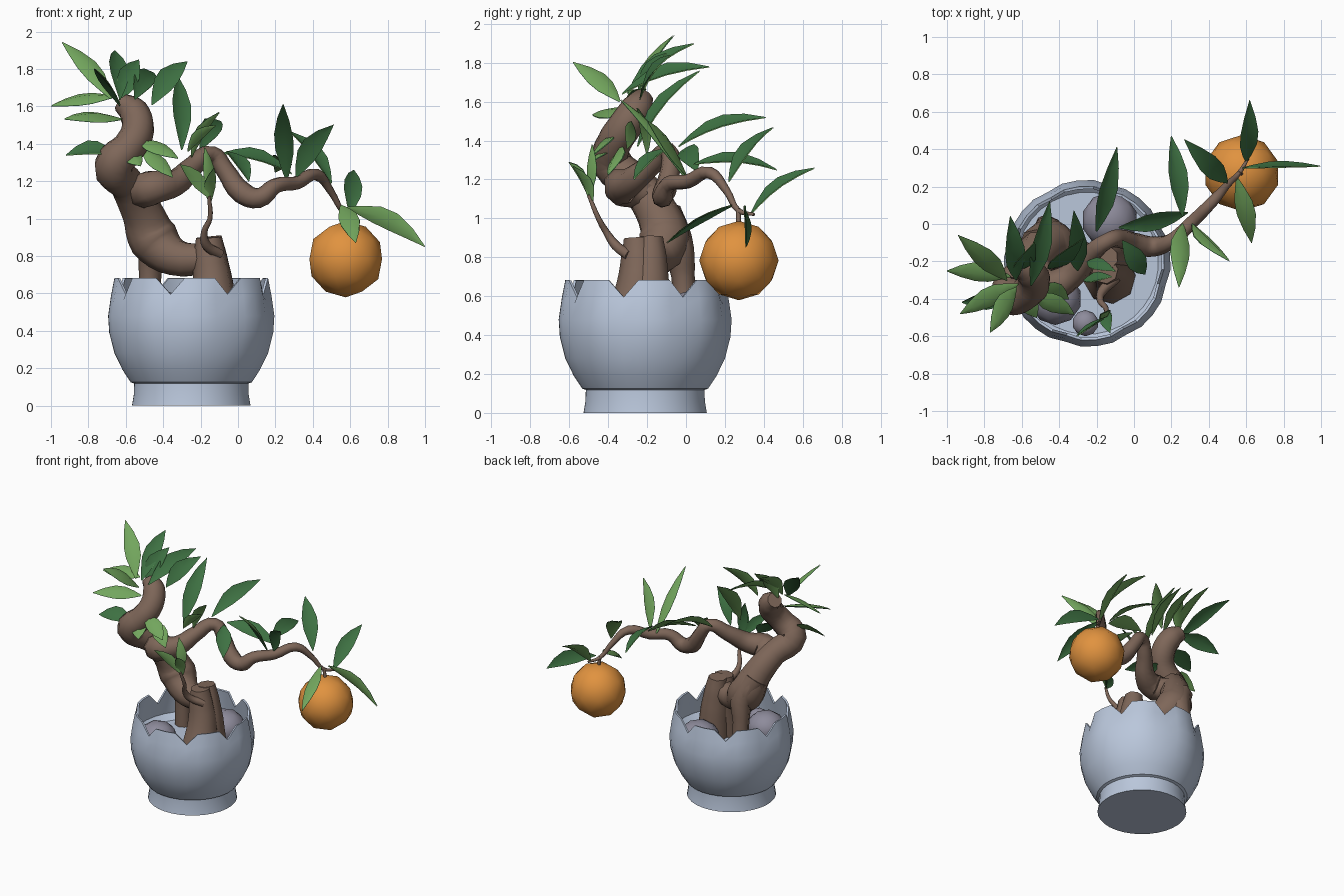
import bpy, bmesh, math
from mathutils import Vector


def mat(name, rgb):
    m = bpy.data.materials.new(name)
    m.diffuse_color = (*rgb, 1)
    return m


GLAZE = mat("pale_blue_glaze", (0.49, 0.57, 0.71))
BARK = mat("brown_bark", (0.21, 0.135, 0.10))
FRUIT = mat("orange_skin", (0.75, 0.29, 0.05))
DARK = mat("dark_leaf", (0.048, 0.165, 0.055))
LIGHT = mat("light_leaf", (0.17, 0.38, 0.11))
STONE = mat("grey_stone", (0.27, 0.26, 0.33))


def finish(name, bm, mats, angle=40):
    me = bpy.data.meshes.new(name)
    bm.to_mesh(me)
    bm.free()
    for m in mats:
        me.materials.append(m)
    me.shade_smooth()
    me.set_sharp_from_angle(angle=math.radians(angle))
    ob = bpy.data.objects.new(name, me)
    bpy.context.collection.objects.link(ob)
    return ob


# Pot: turned profile whose upper part splits into eight petals
def build_pot():
    bm = bmesh.new()
    prof = [(0.318, 0), (0.308, 0.06), (0.306, 0.118), (0.325, 0.125), (0.368, 0.19),
            (0.412, 0.28), (0.44, 0.39), (0.446, 0.48), (0.43, 0.59), (0.412, 0.683),
            (0.398, 0.68), (0.412, 0.59), (0.425, 0.48), (0.38, 0.44)]
    n = 32
    rings = []
    for k, (r, z) in enumerate(prof):
        ring = []
        for i in range(n):
            a = math.radians(254) + math.tau * i / n
            zz, rr = z, r
            if i % 4 == 0 and 6 <= k <= 11:
                rr *= 0.975
                zz = {8: 0.555, 9: 0.595, 10: 0.593, 11: 0.55}.get(k, z)
            ring.append(bm.verts.new((-0.25 + rr * math.cos(a), -0.21 + rr * math.sin(a), zz)))
        rings.append(ring)
    for a, b in zip(rings, rings[1:]):
        for i in range(n):
            j = (i + 1) % n
            bm.faces.new((a[i], a[j], b[j], b[i]))
    bm.faces.new(rings[0][::-1])
    bm.faces.new(rings[-1])
    finish("pot", bm, [GLAZE], 35)


build_pot()


# Stones in the pot
def ball(name, c, r, m, squash=1.0):
    bm = bmesh.new()
    bmesh.ops.create_icosphere(bm, subdivisions=2, radius=r)
    for v in bm.verts:
        v.co.z *= squash
        v.co += Vector(c)
    finish(name, bm, [m], 80)


for i, (c, r) in enumerate([((-0.42, -0.40, 0.5), 0.14), ((-0.13, 0.02, 0.5), 0.15),
                            ((-0.26, -0.53, 0.49), 0.07)]):
    ball(f"stone_{i + 1}", c, r, STONE, 0.85)

# Fruit
ball("orange_fruit", (0.576, 0.272, 0.783), 0.204, FRUIT)


# Trunk and branches: round tubes along (x, y, z, radius) points
def tube(name, pts, res=2):
    cu = bpy.data.curves.new(name, 'CURVE')
    cu.dimensions = '3D'
    cu.bevel_depth = 1.0
    cu.bevel_resolution = res
    cu.resolution_u = 4
    cu.use_fill_caps = True
    sp = cu.splines.new('BEZIER')
    sp.bezier_points.add(len(pts) - 1)
    for p, (x, y, z, r) in zip(sp.bezier_points, pts):
        p.co = (x, y, z)
        p.radius = r
        p.handle_left_type = p.handle_right_type = 'AUTO'
    tmp = bpy.data.objects.new(name + "_curve", cu)
    bpy.context.collection.objects.link(tmp)
    dg = bpy.context.evaluated_depsgraph_get()
    me = bpy.data.meshes.new_from_object(tmp.evaluated_get(dg))
    bpy.data.objects.remove(tmp)
    bm = bmesh.new()
    bm.from_mesh(me)
    bmesh.ops.remove_doubles(bm, verts=bm.verts, dist=0.0005)
    finish(name, bm, [BARK], 50)


tube("stump_front", [(-0.13, -0.29, 0.44, 0.14), (-0.135, -0.25, 0.65, 0.11),
                     (-0.15, -0.245, 0.8, 0.09), (-0.155, -0.25, 0.90, 0.07)])
tube("stump_back", [(-0.11, -0.19, 0.44, 0.12), (-0.125, -0.185, 0.65, 0.105),
                    (-0.14, -0.18, 0.8, 0.085), (-0.15, -0.18, 0.905, 0.065)])
tube("back_root", [(-0.47, -0.01, 0.44, 0.06), (-0.47, -0.015, 0.7, 0.06),
                   (-0.46, -0.05, 0.88, 0.085), (-0.52, -0.12, 1.02, 0.1)])
tube("trunk", [(-0.15, -0.22, 0.79, 0.08), (-0.33, -0.17, 0.79, 0.1),
               (-0.45, -0.11, 0.89, 0.135), (-0.51, -0.15, 1.03, 0.11),
               (-0.59, -0.26, 1.18, 0.095), (-0.665, -0.38, 1.285, 0.105),
               (-0.58, -0.37, 1.385, 0.09), (-0.535, -0.31, 1.48, 0.088),
               (-0.56, -0.25, 1.57, 0.082), (-0.62, -0.22, 1.62, 0.055)], 3)
tube("long_branch", [(-0.52, -0.2, 1.12, 0.07), (-0.475, -0.325, 1.16, 0.1),
                     (-0.34, -0.28, 1.19, 0.073), (-0.24, -0.17, 1.28, 0.055),
                     (-0.14, -0.09, 1.345, 0.045), (-0.07, -0.08, 1.26, 0.05),
                     (0.02, -0.11, 1.14, 0.06), (0.11, -0.12, 1.11, 0.054),
                     (0.2, -0.09, 1.175, 0.042), (0.31, 0.01, 1.19, 0.037),
                     (0.42, 0.12, 1.235, 0.032), (0.50, 0.21, 1.14, 0.02),
                     (0.56, 0.27, 1.04, 0.014), (0.61, 0.35, 1.02, 0.008)])
tube("small_twig", [(-0.1, -0.29, 0.81, 0.03), (-0.17, -0.36, 0.86, 0.026),
                    (-0.18, -0.41, 0.93, 0.018), (-0.15, -0.45, 1.0, 0.014),
                    (-0.155, -0.5, 1.12, 0.01)])
tube("fruit_stalk", [(0.56, 0.27, 1.05, 0.012), (0.575, 0.27, 0.96, 0.012)])

# Leaves: direction faced by the dark side
HINT = {"D": (0.45, -0.5, 0.74), "L": (0, 0.5, -0.85), "F": (-0.4, -0.8, -0.4),
        "B": (0, 0.95, 0.3), "T": (-0.6, 0.7, 0.4), "U": (0.2, 0.6, -0.7)}


def leaf(bm, base, tip, face, width):
    base, tip, hint = Vector(base), Vector(tip), Vector(HINT[face])
    d = tip - base
    length = d.length
    d.normalize()
    n = hint - d * hint.dot(d)
    n.normalize()
    s = n.cross(d)
    arch = Vector((0, 0, 1)) - d * d.z
    arch.normalize()
    prof = [(0, 0.06), (0.15, 0.5), (0.35, 0.95), (0.55, 1.0), (0.78, 0.62), (1, 0.02)]
    for side in (0, 1):
        rows = []
        for t, w in prof:
            c = base + d * length * t + arch * (0.08 * length * math.sin(math.pi * t))
            c -= n * 0.005 * side
            h = w * width / 2
            rows.append([bm.verts.new(c + s * h * j + n * abs(j) * h * 0.35) for j in (-1, 0, 1)])
        for a, b in zip(rows, rows[1:]):
            for j in (0, 1):
                q = [a[j], b[j], b[j + 1], a[j + 1]]
                f = bm.faces.new(q[::-1] if side else q)
                f.material_index = side


def leaves(name, specs, width=0.1):
    bm = bmesh.new()
    for base, tip, face in specs:
        leaf(bm, base, tip, face, width)
    finish(name, bm, [DARK, LIGHT], 60)


leaves("crown_leaves", [
    ((-0.68, -0.3, 1.64), (-0.94, -0.06, 1.94), "L"),
    ((-0.66, -0.28, 1.65), (-1.0, -0.25, 1.6), "L"),
    ((-0.62, -0.32, 1.53), (-0.93, -0.48, 1.53), "L"),
    ((-0.65, -0.38, 1.35), (-0.92, -0.42, 1.34), "D"),
    ((-0.63, -0.3, 1.64), (-0.66, 0.04, 1.9), "D"),
    ((-0.63, -0.25, 1.63), (-0.53, -0.1, 1.85), "D"),
    ((-0.55, -0.33, 1.64), (-0.45, 0.12, 1.78), "D"),
    ((-0.46, -0.24, 1.61), (-0.27, -0.08, 1.84), "D"),
    ((-0.63, -0.34, 1.6), (-0.77, -0.58, 1.8), "L")], 0.115)
leaves("middle_leaves", [
    ((-0.3, -0.25, 1.37), (-0.32, 0.07, 1.76), "D"),
    ((-0.55, -0.38, 1.42), (-0.32, -0.48, 1.32), "L"),
    ((-0.52, -0.33, 1.37), (-0.35, -0.4, 1.22), "L"),
    ((-0.62, -0.36, 1.37), (-0.52, -0.5, 1.28), "L"),
    ((-0.2, -0.04, 1.37), (-0.09, 0.41, 1.52), "D")], 0.11)
leaves("branch_leaves", [
    ((-0.08, -0.02, 1.35), (0.29, 0.06, 1.24), "D"),
    ((-0.06, -0.09, 1.36), (0.06, -0.27, 1.2), "D"),
    ((0.26, 0.0, 1.2), (0.24, -0.34, 1.61), "F"),
    ((0.31, 0.0, 1.22), (0.51, -0.2, 1.5), "F"),
    ((0.26, 0.04, 1.28), (0.2, 0.47, 1.25), "D"),
    ((0.5, 0.22, 1.19), (0.27, 0.45, 1.47), "D")], 0.11)
leaves("fruit_leaves", [
    ((0.6, 0.33, 1.02), (0.62, 0.66, 1.26), "D"),
    ((0.58, 0.3, 1.06), (1.0, 0.31, 0.85), "B"),
    ((0.55, 0.25, 1.07), (0.63, -0.1, 0.87), "U")], 0.105)
leaves("twig_leaves", [
    ((-0.155, -0.5, 1.11), (-0.31, -0.6, 1.29), "T"),
    ((-0.155, -0.49, 1.12), (-0.18, -0.48, 1.38), "T"),
    ((-0.15, -0.48, 1.08), (-0.13, -0.58, 1.27), "T"),
    ((-0.25, -0.2, 1.33), (-0.1, -0.25, 1.57), "T"),
    ((-0.27, -0.3, 1.36), (-0.12, -0.28, 1.5), "T")], 0.075)
